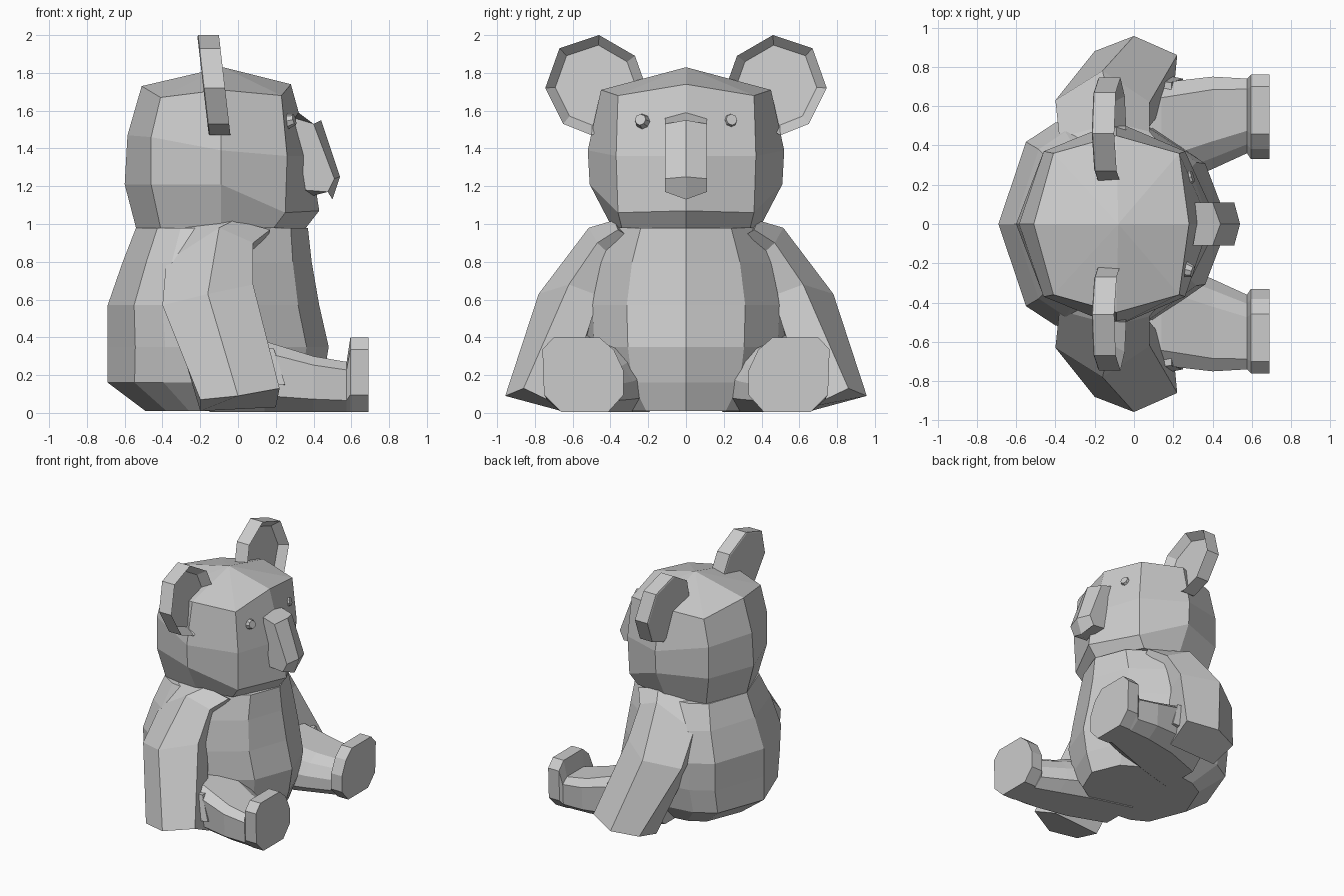
import bpy, bmesh
from mathutils import Vector, Matrix


def loft(name, rings, start=None, end=None, mirror=False):
    """Skin closed rings; cap flat, or fan to a start/end point."""
    bm = bmesh.new()
    vr = [[bm.verts.new(p) for p in r] for r in rings]
    n = len(vr[0])
    for a, b in zip(vr, vr[1:]):
        for i in range(n):
            j = (i + 1) % n
            bm.faces.new((a[i], a[j], b[j], b[i]))
    for ring, tip in ((vr[0], start), (vr[-1], end)):
        if tip is None:
            bm.faces.new(ring)
        else:
            t = bm.verts.new(tip)
            for i in range(n):
                bm.faces.new((ring[i], ring[(i + 1) % n], t))
    return finish(name, bm, mirror)


def finish(name, bm, mirror=False):
    bmesh.ops.recalc_face_normals(bm, faces=bm.faces)
    me = bpy.data.meshes.new(name)
    bm.to_mesh(me)
    bm.free()
    ob = bpy.data.objects.new(name, me)
    bpy.context.collection.objects.link(ob)
    if mirror:
        m = ob.modifiers.new("Mirror", 'MIRROR')
        m.use_axis = (False, True, False)
        m.use_clip = False
        m.use_mirror_merge = False
    return ob


def full(half):
    """Complete a half ring that starts and ends on the y = 0 plane."""
    return half + [(x, -y, z) for x, y, z in half[-2:0:-1]]


# Body: one cross-section scaled per level (z, back x, front x, half width)
section = [(1, 0), (.8, .57), (.35, .9), (-.1, 1), (-.48, .94), (-.75, .76), (-1, 0)]
levels = [(.01, -.49, .40, .37), (.16, -.69, .45, .50), (.35, -.69, .48, .54),
          (.57, -.69, .43, .55), (.80, -.61, .39, .50), (.98, -.54, .37, .42)]
loft("body", [full([((a + b) / 2 + u * (b - a) / 2, v * w, z) for u, v in section])
              for z, a, b, w in levels])

# Head: octagonal rings with a low peak on top
head = [
    [(.36, 0, .98), (.19, .34, .98), (-.09, .39, .98), (-.41, .33, .98), (-.54, 0, .98)],
    [(.43, 0, 1.07), (.25, .36, 1.06), (-.09, .51, 1.21), (-.46, .37, 1.21), (-.60, 0, 1.21)],
    [(.385, 0, 1.36), (.26, .37, 1.36), (-.09, .52, 1.39), (-.46, .37, 1.46), (-.585, 0, 1.47)],
    [(.28, 0, 1.74), (.23, .36, 1.68), (-.09, .45, 1.71), (-.41, .36, 1.67), (-.51, 0, 1.73)],
]
loft("head", [full(r) for r in head], end=(-.08, 0, 1.83))

# Nose: ridged slab leaning forward
nose = [
    [(.44, 0, 1.55), (.40, .11, 1.53), (.30, .11, 1.56), (.32, 0, 1.59)],
    [(.54, 0, 1.25), (.51, .11, 1.24), (.33, .11, 1.24), (.33, 0, 1.25)],
    [(.50, 0, 1.13), (.475, .11, 1.17), (.35, .11, 1.18), (.36, 0, 1.14)],
]
loft("nose", [full(r) for r in nose])

# Eyes: small domed octagonal buttons
bm = bmesh.new()
rot = Vector((1, .3, .25)).to_track_quat('Z', 'Y').to_matrix().to_4x4()
bmesh.ops.create_cone(bm, cap_ends=True, segments=8, radius1=.043, radius2=.03, depth=.05,
                      matrix=Matrix.Translation((.275, .235, 1.547)) @ rot)
finish("eye", bm, True)

# Ears: slanted dishes with a raised rim
outline = [(.22, 1.75), (.27, 1.89), (.46, 2.0), (.67, 1.93), (.745, 1.72),
           (.65, 1.53), (.50, 1.47), (.34, 1.56)]


def ear_ring(scale, push):
    pts = []
    for y, z in outline:
        y, z = .48 + (y - .48) * scale, 1.735 + (z - 1.735) * scale
        pts.append((-.04 - .115 * (z - 1.47) + push, y, z))
    return pts


loft("ear", [ear_ring(.96, -.115), ear_ring(1, -.11), ear_ring(1, 0),
             ear_ring(.8, -.06)], mirror=True)

# Arms: five-sided sections from shoulder to paw
arm = [
    [(-.28, .36, .98), (-.02, .38, 1.02), (.17, .36, .97), (.15, .25, .90), (-.25, .25, .90)],
    [(-.38, .44, .80), (-.10, .515, .98), (.08, .47, .90), (.06, .36, .80), (-.36, .35, .75)],
    [(-.40, .63, .57), (-.16, .78, .63), (.08, .62, .68), (.05, .46, .62), (-.36, .44, .55)],
    [(-.20, .88, .07), (0, .957, .09), (.22, .86, .13), (.20, .65, .03), (-.20, .66, .01)],
]
loft("arm", arm, mirror=True)

# Thumbs: small wedges at the front of each paw
loft("thumb", [[(.10, .66, .34), (.19, .66, .34), (.19, .72, .34), (.10, .73, .34)],
               [(.15, .64, .14), (.25, .66, .14), (.25, .74, .15), (.15, .76, .14)]],
     mirror=True)

# Legs and feet: one octagonal profile fitted per station along x
sole = [(.32, 0), (.58, 0), (.86, 0), (1, .85), (.98, .23), (.77, 0), (.19, 0), (0, .23)]
sole = [(.3, 1), (.86, 1), (1, .84), (.98, .23), (.77, 0), (.19, 0), (0, .23), (0, .55), (.12, .83)]
stations = [(-.15, .10, .60, .42), (.14, .17, .72, .38), (.40, .28, .75, .30),
            (.575, .36, .74, .27), (.595, .33, .76, .40), (.69, .33, .76, .40)]
loft("leg", [[(x, a + u * (b - a), .005 + v * (h - .005)) for u, v in sole]
             for x, a, b, h in stations], mirror=True)
